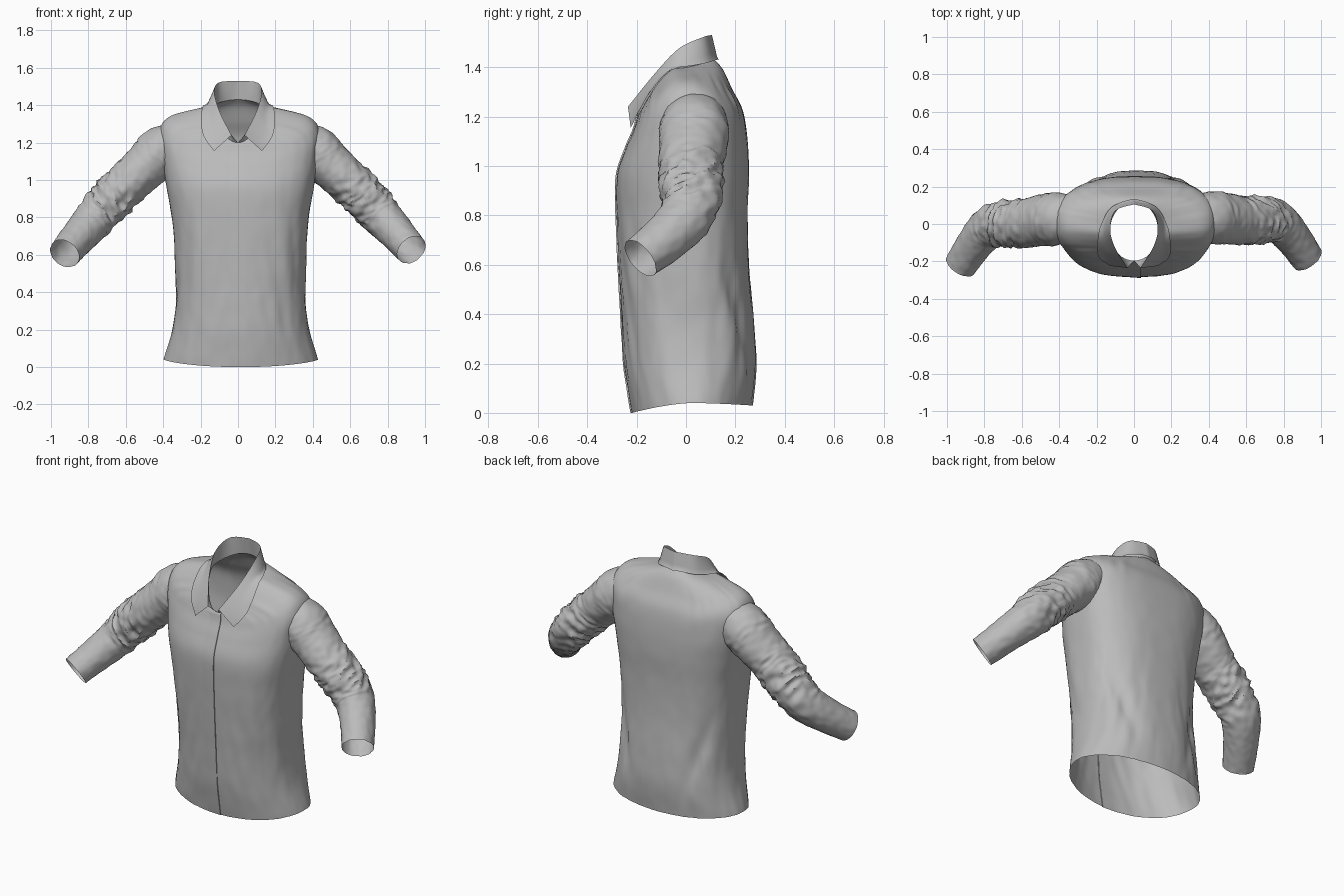
import bpy, bmesh, math
from mathutils import Vector, noise
from mathutils.bvhtree import BVHTree

cube = bpy.data.objects.get("Cube")
if cube:
    bpy.data.objects.remove(cube)

cloth = bpy.data.materials.new("grey_cloth")
cloth.use_nodes = True
GREY = (0.5, 0.5, 0.5, 1)
cloth.diffuse_color = GREY
cloth.node_tree.nodes["Principled BSDF"].inputs["Base Color"].default_value = GREY


def spline(rows, t):
    """Smooth curve through equal-length rows, t from 0 to 1."""
    f = min(max(t, 0), 1) * (len(rows) - 1)
    i = min(int(f), len(rows) - 2)
    f -= i
    a, b, c, d = (rows[min(max(i + k, 0), len(rows) - 1)] for k in (-1, 0, 1, 2))
    return [q + f * (r - p) / 2 + f * f * (p - 2.5 * q + 2 * r - s / 2)
            + f ** 3 * (1.5 * (q - r) + (s - p) / 2) for p, q, r, s in zip(a, b, c, d)]


def sheet(name, point, nu, nv, closed, angle=50, hidden=None):
    """Grid surface from point(u, v); u wraps when closed; hidden faces are cut away."""
    bm = bmesh.new()
    cols = nu if closed else nu + 1
    grid = [[bm.verts.new(point(i / nu, j / nv)) for i in range(cols)] for j in range(nv + 1)]
    for j in range(nv):
        for i in range(nu):
            k = (i + 1) % cols
            bm.faces.new((grid[j][i], grid[j][k], grid[j + 1][k], grid[j + 1][i]))
    bm.normal_update()
    tree = BVHTree.FromBMesh(bm)
    if hidden:
        inner = [f for f in bm.faces if hidden(f.calc_center_median())]
        bmesh.ops.delete(bm, geom=inner, context='FACES')
    mesh = bpy.data.meshes.new(name)
    bm.to_mesh(mesh)
    bm.free()
    mesh.materials.append(cloth)
    obj = bpy.data.objects.new(name, mesh)
    bpy.context.collection.objects.link(obj)
    bpy.ops.object.select_all(action='DESELECT')
    obj.select_set(True)
    bpy.context.view_layer.objects.active = obj
    bpy.ops.object.shade_smooth_by_angle(angle=math.radians(angle))
    return tree


def bump(t, centre, width):
    return math.exp(-((t - centre) / width) ** 2)


# Torso rings: half width, front y, back y, front z, side z, back z
TORSO = [
    (.412, -.22, .27, 0, .04, .03),
    (.37, -.25, .285, .2, .2, .2),
    (.347, -.262, .272, .4, .4, .4),
    (.352, -.273, .255, .6, .6, .6),
    (.368, -.281, .25, .8, .8, .8),
    (.395, -.28, .255, .96, .97, .97),
    (.42, -.245, .25, 1.07, 1.13, 1.1),
    (.428, -.215, .23, 1.14, 1.262, 1.225),
    (.375, -.205, .188, 1.17, 1.337, 1.31),
    (.235, -.2, .15, 1.19, 1.378, 1.39),
    (.128, -.195, .115, 1.2, 1.395, 1.43),
]

# Sleeve path: x, y, z, thickness radius, depth radius
SLEEVE = [
    (.29, .03, 1.215, .10, .115),
    (.40, .033, 1.16, .133, .137),
    (.49, .028, 1.08, .124, .137),
    (.58, .017, .998, .116, .128),
    (.68, .02, .9, .112, .119),
    (.775, 0, .795, .105, .109),
    (.855, -.085, .705, .094, .098),
    (.927, -.19, .622, .085, .088),
]
ARMHOLE = [spline(SLEEVE, k / 40) for k in range(16)]


def torso_point(u, v):
    hw, yf, yb, zf, zs, zb = spline(TORSO, v)
    a = 2 * math.pi * u
    s, c = math.sin(a), -math.cos(a)
    # Boxier section at the chest than at hem and neck
    power = 2 / (2.1 + .55 * math.sin(math.pi * v))
    sx = math.copysign(abs(s) ** power, s)
    cy = math.copysign(abs(c) ** power, c)
    mid, depth = (yf + yb) / 2, (yb - yf) / 2
    z = zs + ((zb if c > 0 else zf) - zs) * abs(c) ** 1.5
    # Slanted folds low at the sides, small crumples at the shoulders
    slant = noise.noise(Vector((7 * abs(sx) + 3 * z, 3 * c, 2.2 * z)))
    crumple = noise.noise(Vector((9 * sx, 7 * cy, 9 * z)))
    d = .011 * slant * bump(z, .4, .35) * min(1, 1.6 * abs(s))
    d += .012 * crumple * bump(z, 1.3, .1) * bump(abs(sx) * hw, .27, .1)
    d += .003 * crumple * (1 - v)
    x, y = sx * (hw + d), mid + cy * (depth + d)
    # Two deep creases run down the back from the armpits
    if c > 0:
        y -= .022 * c * bump(abs(x), .14 + .26 * z, .035) * bump(z, .45, .25)
    return Vector((x + .015 * (1 - v * v), y, z))


def in_sleeve(p):
    """True inside the top of either sleeve, where the armhole opens."""
    q = Vector((abs(p.x), p.y, p.z))
    return q.x > .33 and any((q - Vector(r[:3])).length < .85 * r[3] for r in ARMHOLE)


torso = sheet("torso", torso_point, 112, 90, True, hidden=in_sleeve)


def height_over_torso(p):
    spot, normal = torso.find_nearest(p)[:2]
    return (p - spot).dot(normal), spot, normal


# Button placket, a thin overlapping edge down the front
def placket_point(u, v):
    p = torso_point(0, v)
    lap = (-.001, .001, .003, .004, .005, -.004)[round(5 * u)]
    return Vector((p.x - .06 + .085 * min(1, 1.25 * u), p.y - lap, p.z))


sheet("front_placket", placket_point, 5, 70, False, 30)


def make_sleeve(name, side, drop, forward):
    def centre(t):
        x, y, z, ra, rb = spline(SLEEVE, t)
        return Vector((x, y - forward * t, z - drop * t)), ra, rb

    def point(u, v):
        p, ra, rb = centre(v)
        tangent = (centre(v + .01)[0] - centre(v - .01)[0]).normalized()
        across = tangent.cross(Vector((0, 1, 0))).normalized()
        deep = across.cross(tangent)
        a = 2 * math.pi * u
        # Gathered creases run round the arm, strongest above the elbow
        ring = Vector((1.3 * math.cos(a), 1.3 * math.sin(a), 22 * v + 1.5 * math.sin(a + side)))
        crease = 1 - 2.6 * abs(noise.noise(ring + Vector((side * 7, 0, 0))))
        fine = noise.noise(Vector((3 * math.cos(a), 3 * math.sin(a), 26 * v + side)))
        strength = bump(v, .57, .14) + .35 * bump(v, .2, .06)
        d = (.013 * crease + .010 * fine) * strength + .003 * fine
        p = p - across * math.cos(a) * (ra + d) + deep * math.sin(a) * (rb + d)
        return Vector((p.x * side, p.y, p.z))

    def in_torso(p):
        return abs(p.x) < .5 and height_over_torso(p)[0] < -.015

    sheet(name, point, 48, 110, True, 45, in_torso)


make_sleeve("left_sleeve", 1, -.005, -.005)
make_sleeve("right_sleeve", -1, .015, .03)

# Collar lines from the front opening to the middle of the back
FOLD = [(.035, -.235, 1.24), (.1, -.13, 1.37), (.127, -.03, 1.475), (.1, .07, 1.522), (0, .105, 1.53)]
EDGE = [(.128, -.224, 1.155), (.19, -.165, 1.25), (.182, -.03, 1.372), (.12, .088, 1.413), (0, .13, 1.425)]


def collar_point(u, v):
    side = 1 if u < .5 else -1
    t = 1 - abs(2 * u - 1)
    seam = torso_point(t / 2, 1)
    fold, edge = (Vector(spline(line, t)) for line in (FOLD, EDGE))
    p = seam.lerp(fold, 2 * v) if v <= .5 else fold.lerp(edge, 2 * v - 1)
    # The turned-down leaf rests on the cloth below it
    if v > .6:
        height, spot, normal = height_over_torso(p)
        if height < .012:
            p = spot + normal * .012
    return Vector((p.x * side, p.y, p.z))


sheet("collar", collar_point, 48, 12, False, 40)
